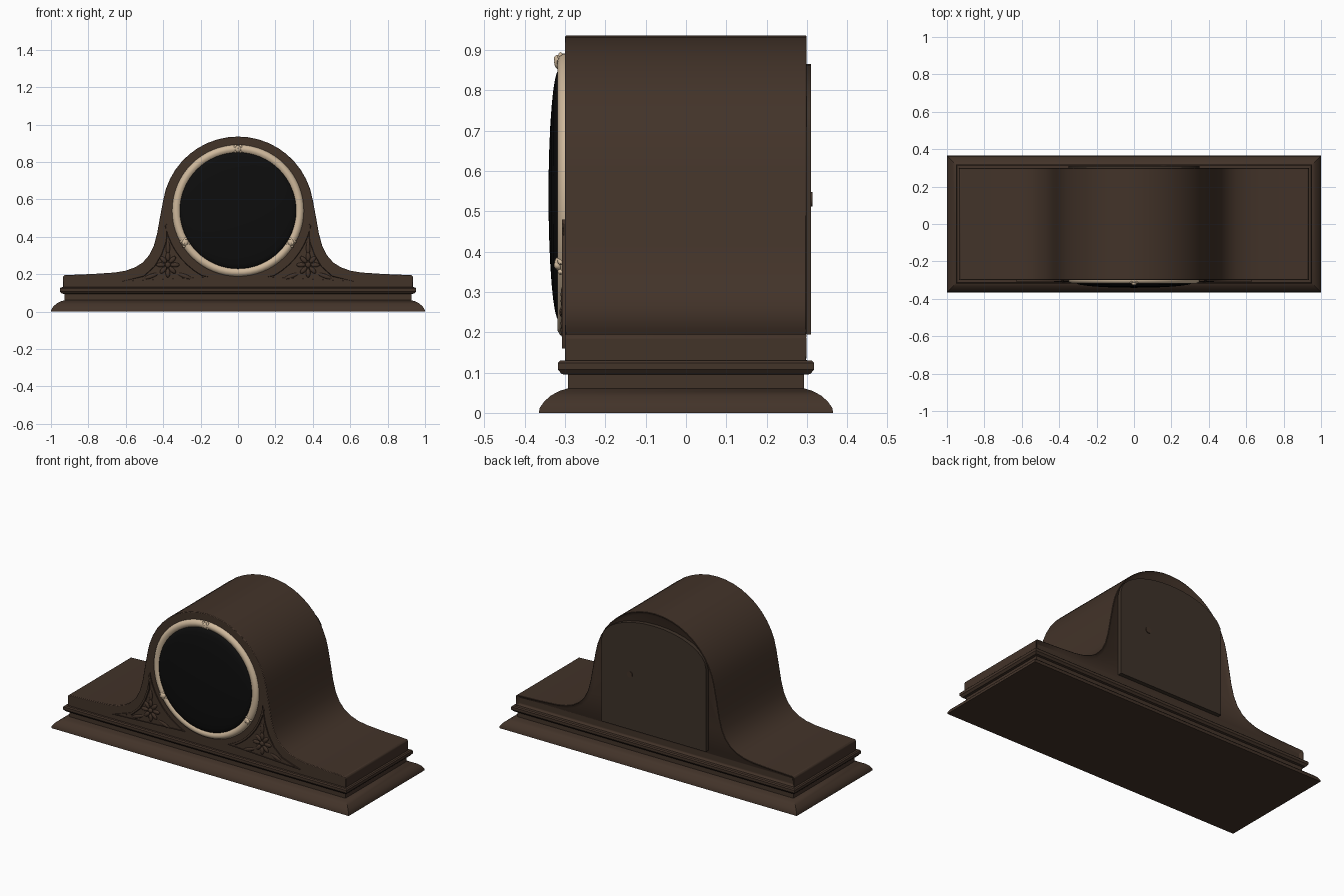
import bpy, bmesh, math
from mathutils import Matrix, Vector

if "Cube" in bpy.data.objects:
    bpy.data.objects.remove(bpy.data.objects["Cube"])


def mat(name, rgb):
    m = bpy.data.materials.new(name)
    m.diffuse_color = (*rgb, 1)
    m.use_nodes = True
    m.node_tree.nodes["Principled BSDF"].inputs["Base Color"].default_value = m.diffuse_color
    return m


WOOD = mat("dark walnut", (0.055, 0.033, 0.022))
PANEL = mat("back panel walnut", (0.048, 0.032, 0.022))
BRASS = mat("pale brass", (0.62, 0.48, 0.33))
BLACK = mat("black glass", (0.004, 0.004, 0.004))


def finish(bm, name, material, angle=35, bevel=0):
    bmesh.ops.recalc_face_normals(bm, faces=bm.faces)
    me = bpy.data.meshes.new(name)
    bm.to_mesh(me)
    bm.free()
    ob = bpy.data.objects.new(name, me)
    bpy.context.collection.objects.link(ob)
    me.materials.append(material)
    bpy.ops.object.select_all(action='DESELECT')
    ob.select_set(True)
    bpy.context.view_layer.objects.active = ob
    bpy.ops.object.shade_smooth_by_angle(angle=math.radians(angle))
    if bevel:
        b = ob.modifiers.new("soft edges", 'BEVEL')
        b.width, b.segments = bevel, 2
        b.limit_method, b.angle_limit = 'ANGLE', math.radians(40)
    return ob


def prism(pts, y_cap, y_base):
    """Extrude an x/z outline along y; returns the bmesh and the face at y_cap."""
    bm = bmesh.new()
    a = [bm.verts.new((x, y_cap, z)) for x, z in pts]
    b = [bm.verts.new((x, y_base, z)) for x, z in pts]
    cap = bm.faces.new(a)
    bm.faces.new(b[::-1])
    for i in range(len(pts)):
        j = (i + 1) % len(pts)
        bm.faces.new((a[j], a[i], b[i], b[j]))
    bmesh.ops.recalc_face_normals(bm, faces=bm.faces)
    return bm, cap


def revolve(profile, name, material, cz, seg=64):
    """Lathe (radius, y) points around the y axis at height cz."""
    bm = bmesh.new()
    vs = [bm.verts.new((r, y, cz)) for r, y in profile]
    es = [bm.edges.new(e) for e in zip(vs, vs[1:])]
    bmesh.ops.spin(bm, geom=vs + es, cent=(0, 0, cz), axis=(0, 1, 0),
                   angle=2 * math.pi, steps=seg)
    bmesh.ops.remove_doubles(bm, verts=bm.verts, dist=1e-5)
    return finish(bm, name, material, 50)


def blob(bm, loc, size, turn=0):
    m = (Matrix.Translation(loc) @ Matrix.Rotation(turn, 4, 'Y')
         @ Matrix.Diagonal((*size, 1)))
    bmesh.ops.create_uvsphere(bm, u_segments=12, v_segments=8, radius=1, matrix=m)


# Stepped plinth: stacked rectangular rings (half depth, height)
bm = bmesh.new()
rings = []
for hy, z in [(.365, 0), (.363, .012), (.352, .028), (.335, .043), (.315, .054),
              (.293, .061), (.293, .095), (.308, .096), (.318, .108),
              (.318, .124), (.312, .13), (.29, .131)]:
    hx = hy + .635
    rings.append([bm.verts.new((sx * hx, sy * hy, z))
                  for sx, sy in ((-1, -1), (1, -1), (1, 1), (-1, 1))])
for lo, hi in zip(rings, rings[1:]):
    for i in range(4):
        j = (i + 1) % 4
        bm.faces.new((lo[i], lo[j], hi[j], hi[i]))
bm.faces.new(rings[0][::-1])
bm.faces.new(rings[-1])
finish(bm, "plinth", WOOD)

# Arched case with sweeping shoulders
half = [(.935, .125), (.935, .187), (.928, .195), (.78, .201), (.66, .209),
        (.60, .219), (.55, .237), (.51, .262), (.475, .302), (.45, .352),
        (.432, .42), (.416, .51)]
half += [(.405 * math.cos(math.radians(a)), .531 + .405 * math.sin(math.radians(a)))
         for a in range(10, 90, 8)]
outline = half + [(0, .936)] + [(-x, z) for x, z in reversed(half)]
bm, back = prism(outline, .30, -.30)
bmesh.ops.inset_region(bm, faces=[back], thickness=.022)
bmesh.ops.translate(bm, verts=back.verts, vec=(0, -.015, 0))
finish(bm, "case", WOOD, bevel=.005)

# Arched back door and its keyhole knob
door = [(.35, .195), (.35, .70)]
door += [(.35 * math.cos(t), .70 + .165 * math.sin(t))
         for t in (math.pi * i / 16 for i in range(1, 16))]
door += [(-.35, .70), (-.35, .195)]
bm, _ = prism(door, .31, .28)
finish(bm, "back_door", PANEL)
bm = bmesh.new()
bmesh.ops.create_cone(bm, cap_ends=True, segments=20, radius1=.018, radius2=.018, depth=.012,
                      matrix=Matrix.Translation((.16, .308, .53)) @ Matrix.Rotation(math.pi / 2, 4, 'X'))
finish(bm, "door_knob", WOOD)

# Brass bezel, domed glass
CZ = .54
bezel = [(.352, -.295), (.352, -.304), (.346, -.313), (.335, -.319), (.325, -.319),
         (.315, -.314), (.306, -.306), (.304, -.295)]
revolve(bezel, "bezel", BRASS, CZ)
dome = [(.311, -.30)] + [(.311 * math.cos(t), -.315 - .026 * math.sin(t))
                         for t in (math.pi / 2 * i / 8 for i in range(8))] + [(0, -.341)]
revolve(dome, "glass_dome", BLACK, CZ)

# Three small clasps round the bezel
for i, deg in enumerate((90, 211, 329)):
    a = math.radians(deg)
    bm = bmesh.new()
    c = Vector((.33 * math.cos(a), -.315, CZ + .33 * math.sin(a)))
    blob(bm, c, (.018, .012, .018))
    t = Vector((-math.sin(a), 0, math.cos(a)))
    n = Vector((math.cos(a), 0, math.sin(a)))
    for s in (-1, 1):
        blob(bm, c + t * .014 * s + Vector((0, .004, 0)), (.025, .009, .01), -a)
    blob(bm, c + n * .008 + Vector((0, -.003, 0)), (.01, .01, .01))
    finish(bm, f"bezel_clasp_{i + 1}", BRASS, 60)

# Carved corner panels with flowers, mirrored left and right
tri = [(.385 * math.cos(math.radians(a)), .54 + .385 * math.sin(math.radians(a)))
       for a in range(-68, -8, 7)]
tri += [(.378, .48), (.395, .38), (.42, .31), (.455, .25), (.51, .20), (.63, .16)]
for side, s in (("left", -1), ("right", 1)):
    bm, front = prism([(s * x, z) for x, z in tri], -.307, -.295)
    # thin groove inside the border
    bmesh.ops.inset_region(bm, faces=[front], thickness=.011)
    bmesh.ops.inset_region(bm, faces=[front], thickness=.003)
    bmesh.ops.translate(bm, verts=front.verts, vec=(0, .005, 0))
    finish(bm, f"corner_panel_{side}", WOOD)
    bm = bmesh.new()
    cx, cz = s * .375, .25
    for k in range(8):
        a = k * math.pi / 4
        d = .038 if k % 2 == 0 else .034
        blob(bm, (cx + d * math.cos(a), -.303, cz + d * 1.15 * math.sin(a)),
             (.024, .008, .012), -a)
    blob(bm, (cx, -.305, cz), (.015, .009, .015))
    # leaves filling the three corners
    for dx, dz, ln, deg in ((-.09, -.06, .04, 20), (.09, -.06, .04, -20), (0, .09, .035, 90)):
        blob(bm, (cx + s * dx, -.302, cz + dz), (ln, .006, .011), -math.radians(deg) * s)
    finish(bm, f"carved_flower_{side}", WOOD, 60)
